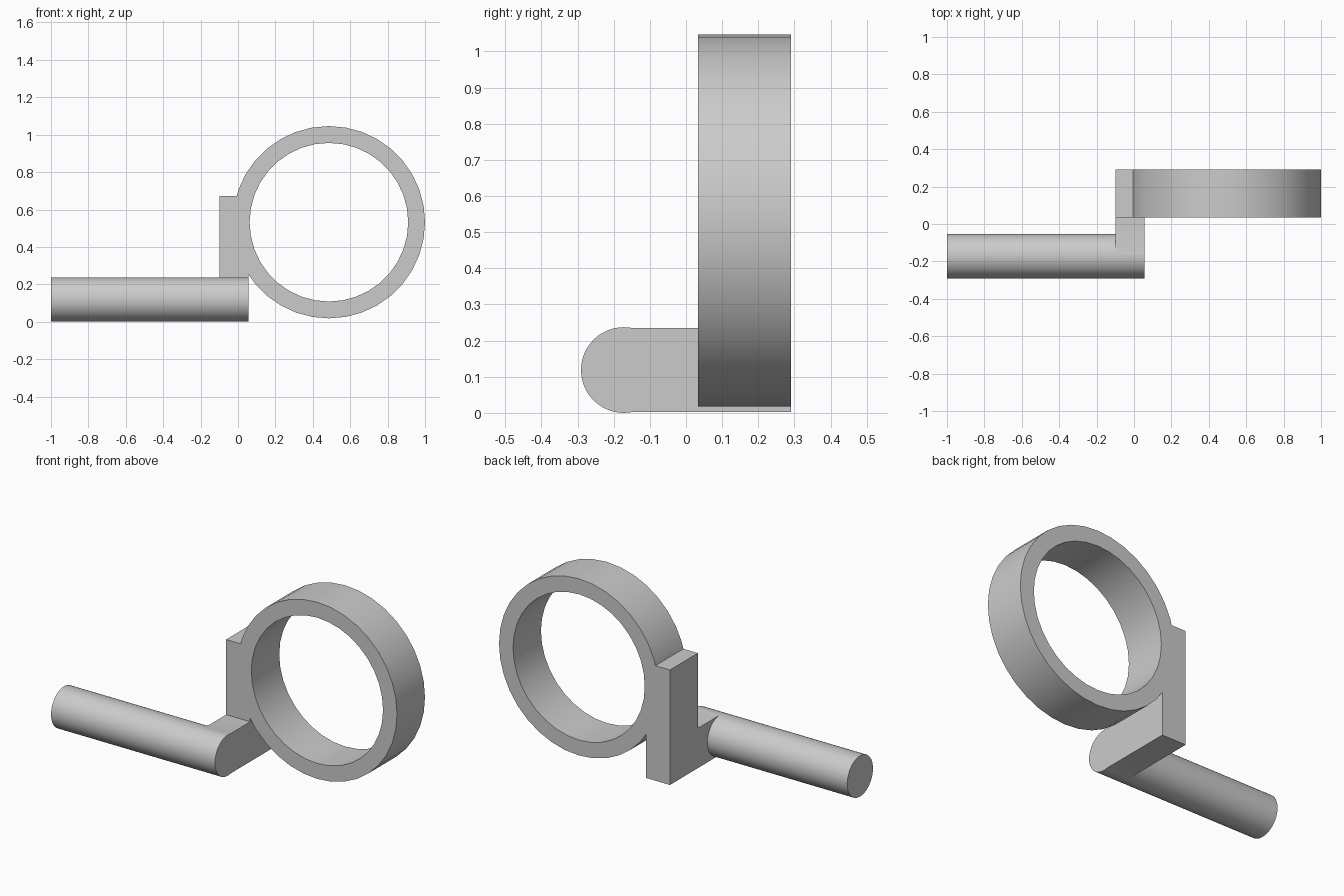
import bpy
from math import pi

cube = bpy.data.objects.get("Cube")
if cube:
    bpy.data.objects.remove(cube, do_unlink=True)

grey = bpy.data.materials.new("plain_grey")
grey.use_nodes = True
grey.diffuse_color = (0.6, 0.6, 0.6, 1)
grey.node_tree.nodes["Principled BSDF"].inputs["Base Color"].default_value = (0.6, 0.6, 0.6, 1)


def finish(name):
    ob = bpy.context.object
    ob.name = name
    ob.data.materials.append(grey)
    bpy.ops.object.transform_apply(location=True, rotation=True, scale=True)
    return ob


def box(name, lo, hi):
    bpy.ops.mesh.primitive_cube_add(size=1, location=[(a + b) / 2 for a, b in zip(lo, hi)])
    bpy.context.object.scale = [b - a for a, b in zip(lo, hi)]
    return finish(name)


def cylinder(name, radius, length, centre, rotation, sides):
    bpy.ops.mesh.primitive_cylinder_add(vertices=sides, radius=radius, depth=length,
                                        location=centre, rotation=rotation)
    return finish(name)


def combine(target, other, operation):
    mod = target.modifiers.new(operation.lower(), "BOOLEAN")
    mod.object = other
    mod.operation = operation
    mod.solver = "EXACT"
    bpy.context.view_layer.objects.active = target
    bpy.ops.object.modifier_apply(modifier=mod.name)
    bpy.data.objects.remove(other, do_unlink=True)


# Ring disc, joined to the upright block before the hole is cut
ring_centre = (0.486, 0.162, 0.532)
upright = (pi / 2, 0, 0)
bracket = cylinder("ring_bracket", 0.514, 0.257, ring_centre, upright, 36)
combine(bracket, box("upright_block", (-0.1, 0.0335, 0.003), (0.055, 0.2905, 0.672)), "UNION")
combine(bracket, cylinder("hole", 0.424, 0.6, ring_centre, upright, 36), "DIFFERENCE")

# Foot reaching forward to the rod
combine(bracket, box("foot", (-0.1, -0.173, 0.003), (0.055, 0.1, 0.235)), "UNION")

# Sideways rod, flush with the foot's outer side
combine(bracket, cylinder("rod", 0.1185, 1.055, (-0.4725, -0.172, 0.1185), (0, pi / 2, 0), 48), "UNION")

bpy.ops.object.select_all(action="DESELECT")
bracket.select_set(True)
bpy.context.view_layer.objects.active = bracket
bpy.ops.object.shade_smooth_by_angle(angle=pi / 6)
